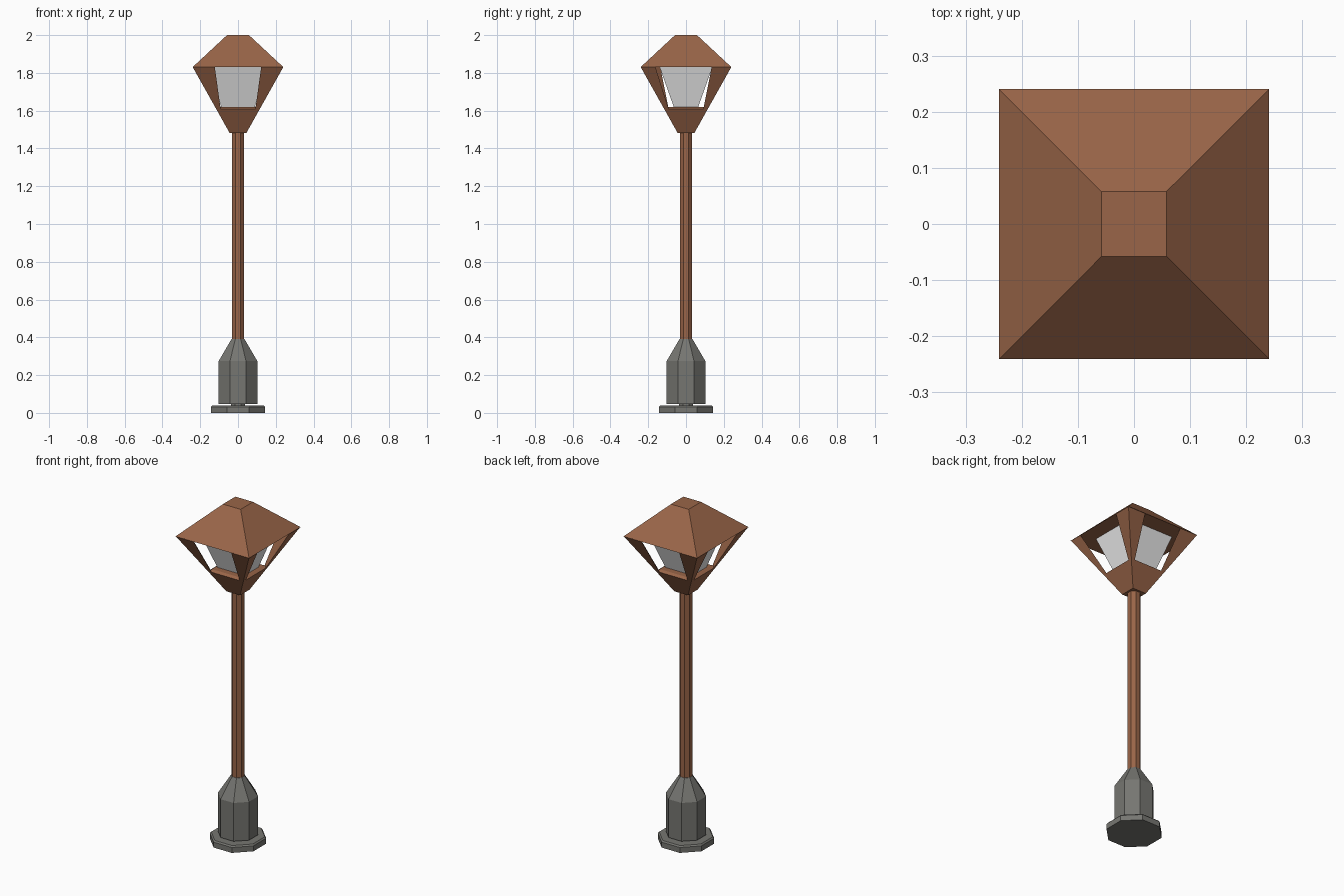
import bpy, bmesh, math

if "Cube" in bpy.data.objects:
    bpy.data.objects.remove(bpy.data.objects["Cube"])


def material(name, rgb):
    m = bpy.data.materials.new(name)
    m.diffuse_color = (*rgb, 1)
    m.use_nodes = True
    m.node_tree.nodes["Principled BSDF"].inputs["Base Color"].default_value = m.diffuse_color
    return m


BROWN = material("rust_brown", (0.32, 0.13, 0.065))
GREY = material("iron_grey", (0.18, 0.18, 0.165))
GLASS = material("frosted_white", (0.8, 0.8, 0.8))


def loft(name, rings, mat):
    """Skin a stack of equal-length point rings, capped at both ends."""
    bm = bmesh.new()
    vs = [[bm.verts.new(p) for p in ring] for ring in rings]
    n = len(vs[0])
    for a, b in zip(vs, vs[1:]):
        for i in range(n):
            j = (i + 1) % n
            bm.faces.new((a[i], a[j], b[j], b[i]))
    bm.faces.new(vs[0][::-1])
    bm.faces.new(vs[-1])
    bmesh.ops.recalc_face_normals(bm, faces=bm.faces)
    me = bpy.data.meshes.new(name)
    bm.to_mesh(me)
    bm.free()
    me.materials.append(mat)
    ob = bpy.data.objects.new(name, me)
    bpy.context.collection.objects.link(ob)
    return ob


def octagon(apothem, z):
    r = apothem / math.cos(math.pi / 8)
    angles = [(i + 0.5) * math.pi / 4 for i in range(8)]
    return [(r * math.cos(a), r * math.sin(a), z) for a in angles]


def rect(hx, hy, z):
    return [(-hx, -hy, z), (hx, -hy, z), (hx, hy, z), (-hx, hy, z)]


# Octagonal foot plate, neck and tapered pedestal
loft("foot_plate", [octagon(r, z) for r, z in
                    ((0.143, 0), (0.143, 0.032), (0.136, 0.04))], GREY)
loft("pedestal_neck", [octagon(0.037, 0.038), octagon(0.037, 0.052)], GREY)
loft("pedestal", [octagon(r, z) for r, z in
                  ((0.102, 0.048), (0.102, 0.275), (0.035, 0.39))], GREY)

# Slim octagonal pole
loft("pole", [octagon(0.033, 0.38), octagon(0.033, 1.49)], BROWN)

# Lantern: lower cup, glass, roof
loft("lantern_cup", [rect(h, h, z) for h, z in
                     ((0.045, 1.483), (0.116, 1.61), (0.1, 1.62))], BROWN)
loft("lantern_glass", [rect(0.088, 0.063, 1.615), rect(0.15, 0.14, 1.832)], GLASS)
loft("lantern_roof", [rect(0.241, 0.241, 1.83), rect(0.058, 0.058, 2.0)], BROWN)

# Four corner posts, widening up to the eaves
for sx, sy in ((1, 1), (1, -1), (-1, 1), (-1, -1)):
    side = 0.078 if (sx, sy) == (1, -1) else 0.104
    rings = []
    for c, wx, wy, z in ((0.116, 0.024, 0.024, 1.61), (0.24, 0.117, side, 1.831)):
        rings.append([(sx * c, sy * c, z), (sx * (c - wx), sy * c, z),
                      (sx * c, sy * (c - wy), z)])
    name = ("back" if sy > 0 else "front") + ("_right" if sx > 0 else "_left")
    loft(name + "_post", rings, BROWN)
